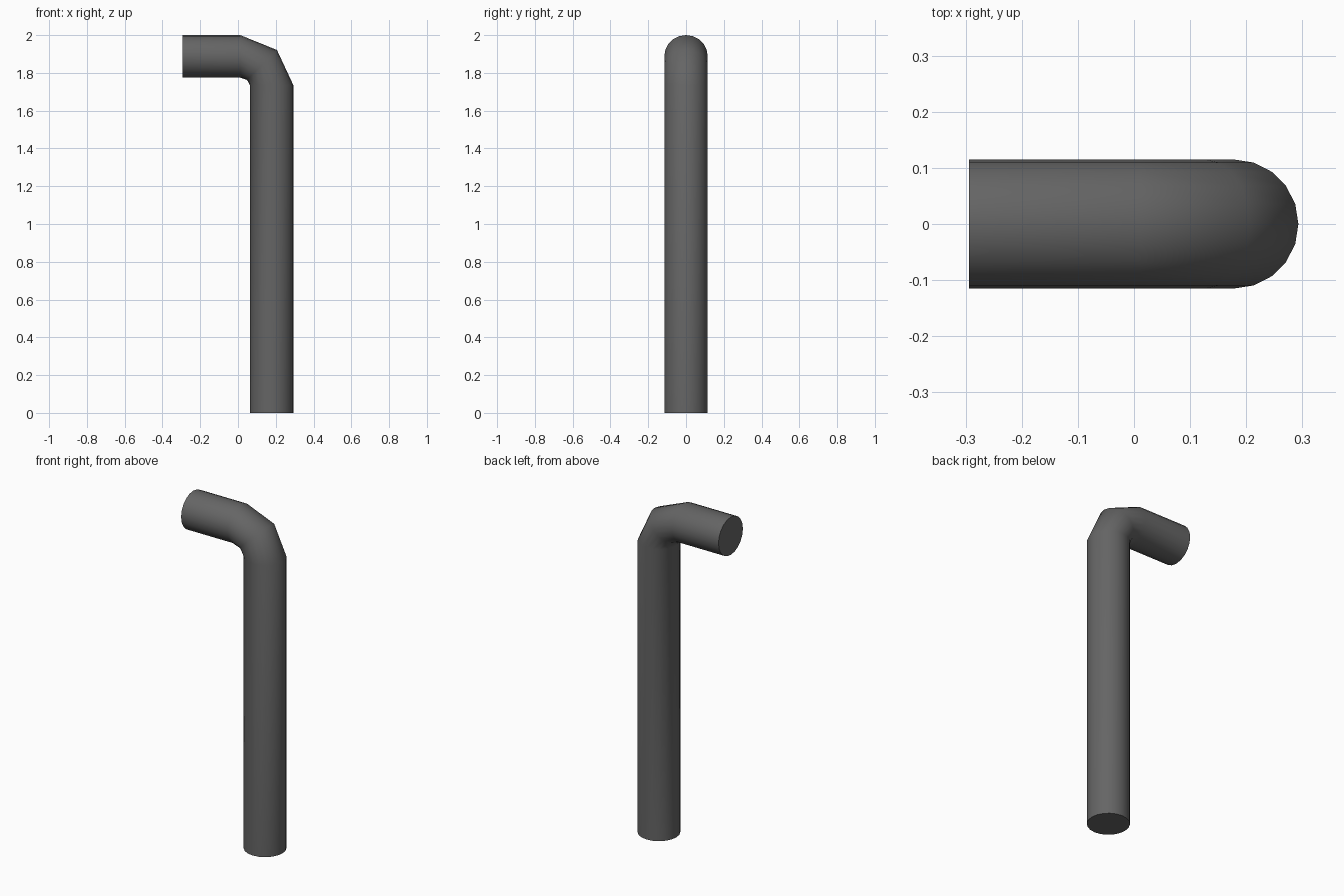
import bpy, bmesh
from math import sin, cos, pi, radians

if "Cube" in bpy.data.objects:
    bpy.data.objects.remove(bpy.data.objects["Cube"])

SIDES = 20

# Pipe path: (centre x, centre z, direction angle of outer side, in-plane radius)
RINGS = [
    (0.178, 0.0, 0, 0.115),       # foot of the upright
    (0.178, 1.735, 0, 0.115),     # start of the bend
    (0.127, 1.842, 45, 0.112),    # middle of the bend
    (0.012, 1.8875, 90, 0.1125),  # end of the bend
    (-0.294, 1.8875, 90, 0.1125), # open end of the arm
]

bm = bmesh.new()
loops = []
for cx, cz, deg, r in RINGS:
    a = radians(deg)
    loops.append([
        bm.verts.new((cx + r * cos(t) * cos(a), 0.115 * sin(t), cz + r * cos(t) * sin(a)))
        for t in (2 * pi * i / SIDES for i in range(SIDES))
    ])

# Pipe wall
for lo, hi in zip(loops, loops[1:]):
    for i in range(SIDES):
        j = (i + 1) % SIDES
        bm.faces.new((lo[i], lo[j], hi[j], hi[i]))

# End caps
bm.faces.new(loops[0][::-1])
bm.faces.new(loops[-1])
bmesh.ops.recalc_face_normals(bm, faces=bm.faces[:])

mesh = bpy.data.meshes.new("bent_pipe")
bm.to_mesh(mesh)
bm.free()
pipe = bpy.data.objects.new("bent_pipe", mesh)
bpy.context.collection.objects.link(pipe)

# Dark grey finish
mat = bpy.data.materials.new("dark_grey")
mat.diffuse_color = (0.13, 0.13, 0.13, 1)
mat.use_nodes = True
mat.node_tree.nodes["Principled BSDF"].inputs["Base Color"].default_value = mat.diffuse_color
mesh.materials.append(mat)

bpy.context.view_layer.objects.active = pipe
pipe.select_set(True)
bpy.ops.object.shade_smooth_by_angle(angle=radians(60))
